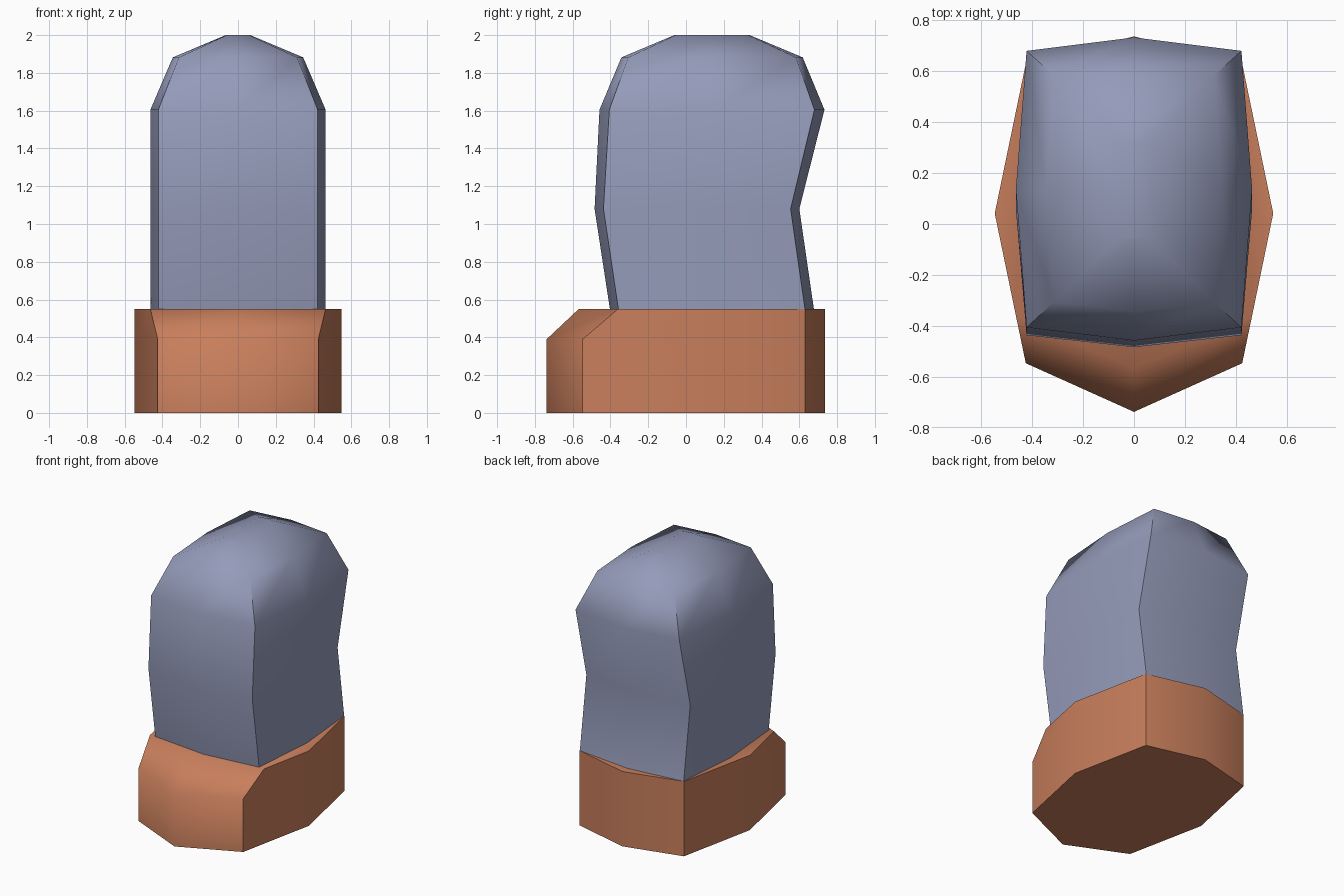
import bpy, bmesh, math

if "Cube" in bpy.data.objects:
    bpy.data.objects.remove(bpy.data.objects["Cube"])


def material(name, rgb):
    m = bpy.data.materials.new(name)
    m.diffuse_color = (*rgb, 1)
    m.use_nodes = True
    m.node_tree.nodes["Principled BSDF"].inputs["Base Color"].default_value = m.diffuse_color
    return m


def ring(z, corner_x, side_x, front, front_corner, back_corner, back, front_x=None):
    """Eight-sided section, symmetric in x: mid and corner points on each side."""
    fx = front_x or corner_x
    mid = (front_corner + back_corner) / 2
    return [(0, front, z), (fx, front_corner, z), (side_x, mid, z),
            (corner_x, back_corner, z), (0, back, z), (-corner_x, back_corner, z),
            (-side_x, mid, z), (-fx, front_corner, z)]


def loft(name, rings, mat):
    bm = bmesh.new()
    loops = [[bm.verts.new(p) for p in r] for r in rings]
    for a, b in zip(loops, loops[1:]):
        for i in range(8):
            j = (i + 1) % 8
            bm.faces.new((a[i], a[j], b[j], b[i]))
    bm.faces.new(loops[0][::-1])
    bm.faces.new(loops[-1])
    bmesh.ops.recalc_face_normals(bm, faces=bm.faces)
    me = bpy.data.meshes.new(name)
    bm.to_mesh(me)
    bm.free()
    ob = bpy.data.objects.new(name, me)
    bpy.context.collection.objects.link(ob)
    me.materials.append(mat)
    bpy.ops.object.select_all(action='DESELECT')
    ob.select_set(True)
    bpy.context.view_layer.objects.active = ob
    bpy.ops.object.shade_smooth_by_angle(angle=math.radians(50))
    return ob


# Base block with a sloped front top edge
base = [ring(0, 0.425, 0.547, -0.738, -0.547, 0.63, 0.737),
        ring(0.39, 0.425, 0.547, -0.738, -0.547, 0.63, 0.737),
        ring(0.55, 0.425, 0.547, -0.568, -0.36, 0.63, 0.737, front_x=0.464)]
# Keep the side points of the sloped ring in line with the block below
mid_y = base[0][2][1]
base[2][2] = (0.547, mid_y, 0.55)
base[2][6] = (-0.547, mid_y, 0.55)
loft("base", base, material("orange clay", (0.58, 0.21, 0.107)))

# Bent column with a rounded top
loft("rounded_column", [
    ring(0.55, 0.422, 0.464, -0.403, -0.358, 0.63, 0.677),
    ring(1.08, 0.422, 0.464, -0.484, -0.437, 0.554, 0.60),
    ring(1.605, 0.422, 0.464, -0.458, -0.406, 0.68, 0.733),
    ring(1.882, 0.313, 0.345, -0.342, -0.306, 0.582, 0.618),
    ring(2.0, 0.058, 0.065, -0.062, -0.054, 0.328, 0.337),
], material("blue grey", (0.30, 0.33, 0.49)))
